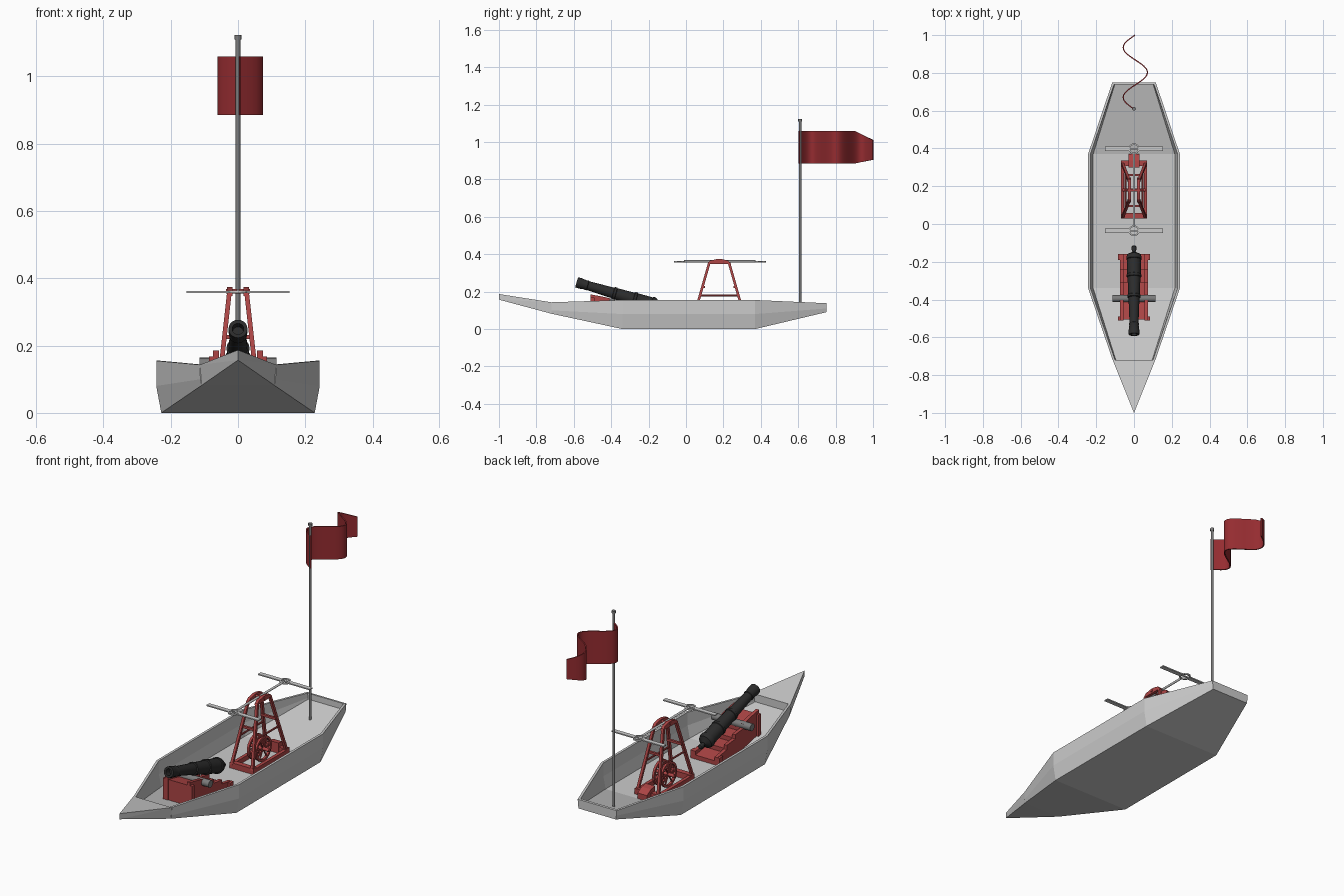
import bpy, bmesh
from math import sin, cos, pi
from mathutils import Vector

if "Cube" in bpy.data.objects:
    bpy.data.objects.remove(bpy.data.objects["Cube"])


def material(name, rgb):
    m = bpy.data.materials.new(name)
    m.diffuse_color = (*rgb, 1)
    m.use_nodes = True
    m.node_tree.nodes["Principled BSDF"].inputs["Base Color"].default_value = m.diffuse_color
    return m


RED = material("red_paint", (0.42, 0.06, 0.06))
CLOTH = material("red_cloth", (0.30, 0.025, 0.03))
IRON = material("black_iron", (0.025, 0.025, 0.025))
STEEL = material("dark_steel", (0.2, 0.2, 0.2))


def finish(name, bm, mat=None, smooth=False):
    bmesh.ops.recalc_face_normals(bm, faces=bm.faces[:])
    me = bpy.data.meshes.new(name)
    bm.to_mesh(me)
    bm.free()
    ob = bpy.data.objects.new(name, me)
    bpy.context.collection.objects.link(ob)
    if mat:
        me.materials.append(mat)
    if smooth:
        bpy.ops.object.select_all(action='DESELECT')
        ob.select_set(True)
        bpy.context.view_layer.objects.active = ob
        bpy.ops.object.shade_smooth_by_angle(angle=0.7)
    return ob


def convex(name, pts, mat=None):
    bm = bmesh.new()
    for p in pts:
        bm.verts.new(p)
    bmesh.ops.convex_hull(bm, input=bm.verts[:])
    return finish(name, bm, mat)


def loft(name, rings, mat=None, caps=True, smooth=False, closed=False):
    bm = bmesh.new()
    rs = [[bm.verts.new(p) for p in r] for r in rings]
    pairs = list(zip(rs, rs[1:])) + ([(rs[-1], rs[0])] if closed else [])
    for a, b in pairs:
        for i in range(len(a)):
            j = (i + 1) % len(a)
            bm.faces.new((a[i], a[j], b[j], b[i]))
    if caps and not closed:
        bm.faces.new(rs[0])
        bm.faces.new(rs[-1])
    return finish(name, bm, mat, smooth)


def box(name, lo, hi, mat=None):
    return convex(name, [(x, y, z) for x in (lo[0], hi[0])
                         for y in (lo[1], hi[1]) for z in (lo[2], hi[2])], mat)


def lathe(name, p, q, profile, n=16, mat=None):
    """profile: (distance fraction along p-q, radius)"""
    p, q = Vector(p), Vector(q)
    rot = (q - p).to_track_quat('Z', 'Y')
    rings = [[p.lerp(q, t) + rot @ Vector((r * cos(2 * pi * i / n), r * sin(2 * pi * i / n), 0))
              for i in range(n)] for t, r in profile]
    return loft(name, rings, mat, smooth=True)


def rod(name, p, q, r, n=12, mat=None):
    return lathe(name, p, q, [(0, r), (1, r)], n, mat)


def bar(name, p, q, w, h, mat=None):
    """square beam whose ends are level"""
    return convex(name, [(c[0] + a * w / 2, c[1] + b * h / 2, c[2])
                         for c in (p, q) for a in (-1, 1) for b in (-1, 1)], mat)


def prism(name, yz, x0, x1, mat=None):
    return loft(name, [[(x, y, z) for y, z in yz] for x in (x0, x1)], mat)


def ring(name, c, axis, R, w, h, n=20, mat=None):
    """flat hoop, w radial width, h thickness along the axis"""
    rot = Vector(axis).to_track_quat('Z', 'Y')
    sec = [(R - w, -h / 2), (R, -h / 2), (R, h / 2), (R - w, h / 2)]
    return loft(name, [[Vector(c) + rot @ Vector((r * cos(2 * pi * i / n), r * sin(2 * pi * i / n), k))
                        for r, k in sec] for i in range(n)], mat, closed=True)


# Hull shell: station y, then (half width, z) of gunwale, chine, bottom
stations = [(-0.72, (.113, .143), (.112, .10), (.108, .082)),
            (-0.34, (.243, .155), (.243, .08), (.228, 0)),
            (0.37, (.243, .155), (.243, .08), (.228, 0)),
            (0.75, (.115, .138), (.113, .11), (.11, .09))]
rings = []
for y, T, C, B in stations:
    out = [T, C, B]
    inn = [(T[0] - .013, T[1]), (C[0] - .014, C[1] + .005), (B[0] - .012, B[1] + .02)]
    right = [(x, y, z) for x, z in out]
    sec = right + [(-x, y, z) for x, z in out[::-1]]
    sec += [(-x, y, z) for x, z in inn] + [(x, y, z) for x, z in inn[::-1]]
    rings.append(sec)
loft("hull", rings)

# Closed bow with foredeck, and the stern board
convex("bow", [(s * .113, -.72, .143) for s in (1, -1)] + [(s * .108, -.72, .082) for s in (1, -1)]
       + [(0, -1, .187), (0, -1, .157)])
convex("stern_board", [(s * w, y, z) for s in (1, -1)
                       for w, y, z in ((.119, .738, .139), (.114, .738, .088), (.115, .75, .138), (.11, .75, .09))])

# Flag pole with cap
rod("flag_pole", (0, .61, .07), (0, .61, 1.11), .007, 12, STEEL)
rod("pole_cap", (0, .61, 1.11), (0, .61, 1.123), .010, 12, STEEL)

# Waving flag, tapered at the free end
N = 36
slices = []
for i in range(N + 1):
    t = i / N
    y = .605 + .395 * t
    x = .006 - .064 * sin(3 * pi * t) + .005 * (t * (1 - t))
    dx, dy = -.064 * 3 * pi * cos(3 * pi * t), .395
    nrm = Vector((dy, -dx)).normalized() * .003
    k = max(0, (y - .9) / .1)
    lo, hi = .885 + .02 * k, 1.06 - .05 * k
    slices.append([(x + nrm.x, y + nrm.y, lo), (x + nrm.x, y + nrm.y, hi),
                   (x - nrm.x, y - nrm.y, hi), (x - nrm.x, y - nrm.y, lo)])
loft("flag", slices, CLOTH, smooth=True)

# Cannon carriage: stepped cheeks with a lower stepped bed between them
steps = [(-.51, .185), (-.44, .172), (-.38, .157), (-.38, .135), (-.31, .128), (-.31, .105),
         (-.24, .098), (-.24, .075), (-.16, .062)]
cheek = [(-.51, .045), *steps, (-.16, .018), (-.34, .018)]
bed = [(-.505, .04), *[(max(y, -.505), z - .02) for y, z in steps], (-.16, .018), (-.34, .018)]
for s in (1, -1):
    prism("carriage_cheek", cheek, s * .056, s * .074, RED)
    for y0, y1, z0, z1 in ((-.51, -.49, .045, .168), (-.19, -.16, .018, .062)):
        box("carriage_lug", (s * .074, y0, z0), (s * .086, y1, z1), RED)
prism("carriage_bed", bed, -.057, .057, RED)
rod("carriage_axle", (-.115, -.395, .145), (.115, -.395, .145), .019, 16, STEEL)

# Cannon barrel with bands, muzzle flare and breech knob
barrel = [(0, .006), (.01, .012), (.045, .013), (.07, .008), (.085, .02), (.10, .036), (.13, .041),
          (.15, .041), (.155, .037), (.32, .036), (.325, .039), (.35, .039), (.355, .034),
          (.55, .031), (.555, .034), (.58, .034), (.585, .029), (.87, .024), (.875, .027),
          (.89, .027), (.9, .025), (.96, .029), (1, .028), (1, .017), (.93, .016)]
lathe("cannon_barrel", (0, -.115, .112), (0, -.585, .25), barrel, 20, IRON)

# Pump stand: base frame
for s in (1, -1):
    box("base_rail", (s * .052, .03, .018), (s * .07, .335, .045), RED)
for y0, y1 in ((.03, .058), (.307, .335)):
    box("base_crossbar", (-.07, y0, .018), (.07, y1, .05), RED)
convex("base_spout", [(s * .028, y, z) for s in (1, -1)
                      for y, z in ((.335, .02), (.335, .07), (.37, .02), (.37, .05), (.3, .02), (.3, .075))], RED)

# Leaning legs, top plates and braces
for s in (1, -1):
    for y0, y1 in ((.035, .125), (.32, .23)):
        bar("stand_leg", (s * .061, y0, .04), (s * .026, y1, .355), .014, .014, RED)
    prism("stand_top", [(.113, .348), (.242, .348), (.225, .366), (.19, .374), (.165, .374), (.13, .366)],
          s * .017, s * .033, RED)
    rod("side_brace", (s * .046, .08, .18), (s * .046, .275, .18), .005, 8, RED)
for y in (.095, .26):
    box("cross_brace", (-.045, y - .006, .219), (.045, y + .006, .231), RED)
rod("top_pivot", (-.036, .178, .362), (.036, .178, .362), .007, 10, RED)

# Spoked wheel low inside the stand
wc = Vector((0, .18, .09))
for s in (1, -1):
    ring("wheel_rim", wc + Vector((s * .022, 0, 0)), (1, 0, 0), .066, .012, .012, 24, RED)
    for i in range(3):
        d = Vector((0, cos(pi * i / 3), sin(pi * i / 3))) * .058
        o = wc + Vector((s * .022, 0, 0))
        rod("wheel_spoke", o - d, o + d, .004, 6, RED)
rod("wheel_axle", (-.06, .18, .09), (.06, .18, .09), .009, 12, RED)

# Rocking beam with ring joints and flat cross handles
rod("rocking_beam", (0, -.01, .362), (0, .372, .362), .006, 10)
for y in (-.036, .398):
    ring("handle_ring", (0, y, .36), (0, 0, 1), .029, .008, .008, 16)
    box("ring_bridge", (-.03, y - .004, .357), (.03, y + .004, .363))
    for s in (1, -1):
        box("cross_handle", (s * .026, y - .012, .357), (s * .153, y + .012, .363))
